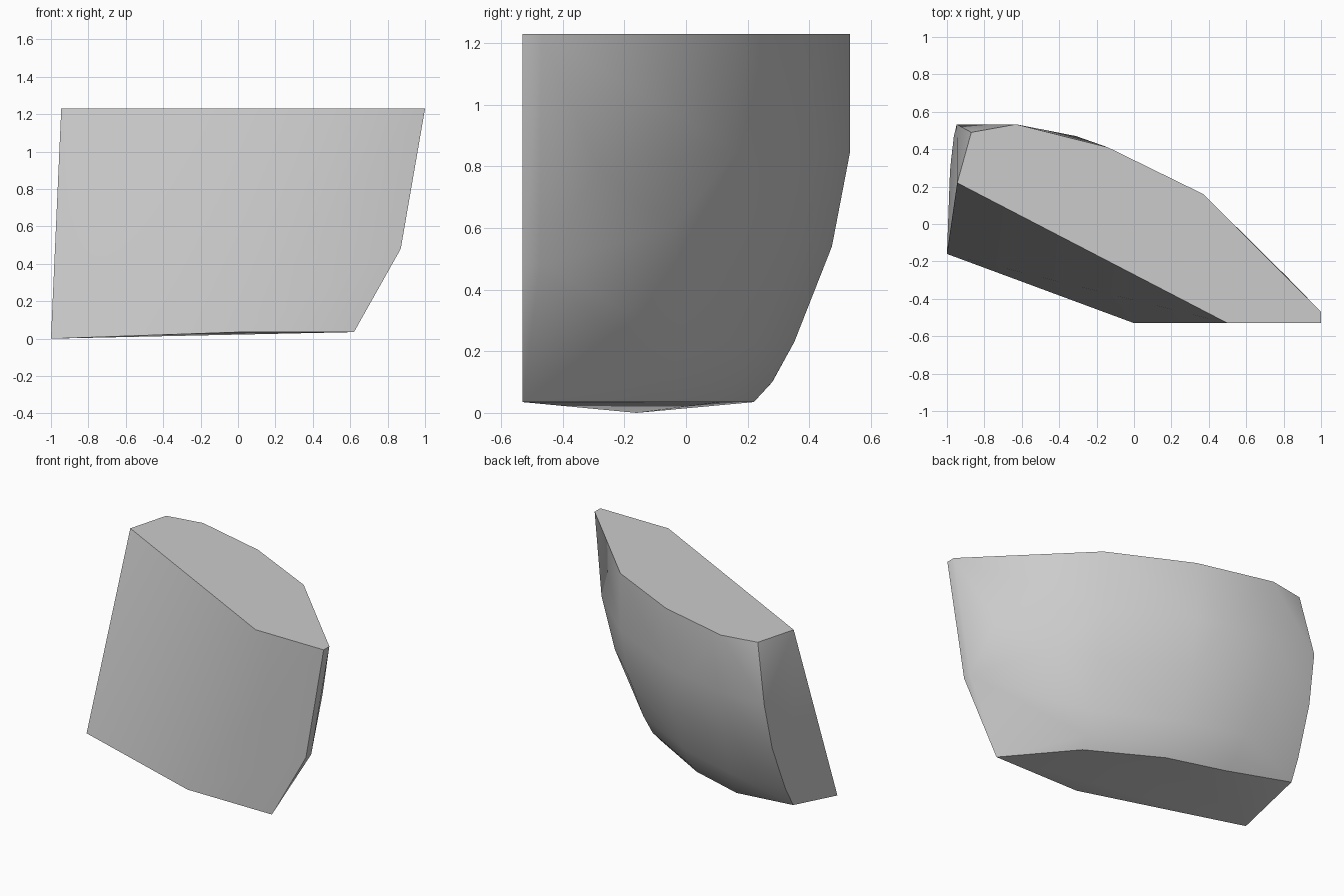
import bpy, bmesh, math

cube = bpy.data.objects.get("Cube")
if cube:
    bpy.data.objects.remove(cube, do_unlink=True)

# Single stone grey
grey = bpy.data.materials.new("stone_grey")
grey.use_nodes = True
colour = (0.6, 0.6, 0.6, 1)
grey.diffuse_color = colour
grey.node_tree.nodes["Principled BSDF"].inputs["Base Color"].default_value = colour

TOP, LOW = 1.23, 0.035
points = []

# Flat top outline and slanted front
points += [(x, y, TOP) for x, y in
           [(-0.945, 0.22), (0.5, -0.53), (1, -0.53), (1, -0.47), (-0.87, 0.49)]]
points += [(-1, -0.16, 0), (0, -0.53, LOW), (0.62, -0.53, LOW)]

# Rounded back: columns that curve inward toward the base
profile = [(TOP, 0), (0.85, 0), (0.54, 0.19), (0.23, 0.58), (0.10, 0.81), (LOW, 1)]
columns = [((0.37, 0.16), (0.285, -0.135)),
           ((-0.14, 0.41), (-0.155, 0.11)),
           ((-0.63, 0.533), (-0.525, 0.22))]
for (x0, y0), (x1, y1) in columns:
    for z, f in profile:
        points.append((x0 + (x1 - x0) * f, y0 + (y1 - y0) * f, z))
points += [(-0.31, 0.47, 0.85), (0.82, -0.285, 0.79), (0.55, -0.04, 0.6)]

# Narrow end strip
points += [(0.87, -0.53, 0.48), (0.87, -0.475, 0.48)]

# Edge of the flat broken side
points += [(-0.948, 0.533, 0.85), (-0.963, 0.47, 0.54),
           (-0.977, 0.35, 0.23), (-0.984, 0.28, 0.10)]

# Wrap the points into one solid chunk
bm = bmesh.new()
for p in points:
    bm.verts.new(p)
hull = bmesh.ops.convex_hull(bm, input=bm.verts)
loose = {v for v in hull["geom_interior"] + hull["geom_unused"]
         if isinstance(v, bmesh.types.BMVert)}
bmesh.ops.delete(bm, geom=list(loose), context='VERTS')
bmesh.ops.dissolve_limit(bm, angle_limit=math.radians(1),
                         verts=bm.verts, edges=bm.edges)
bmesh.ops.recalc_face_normals(bm, faces=bm.faces)

mesh = bpy.data.meshes.new("stone_chunk")
bm.to_mesh(mesh)
bm.free()
mesh.materials.append(grey)
chunk = bpy.data.objects.new("stone_chunk", mesh)
bpy.context.collection.objects.link(chunk)

# Soft shading with crisp rims
bpy.ops.object.select_all(action='DESELECT')
chunk.select_set(True)
bpy.context.view_layer.objects.active = chunk
bpy.ops.object.shade_smooth_by_angle(angle=math.radians(35))
